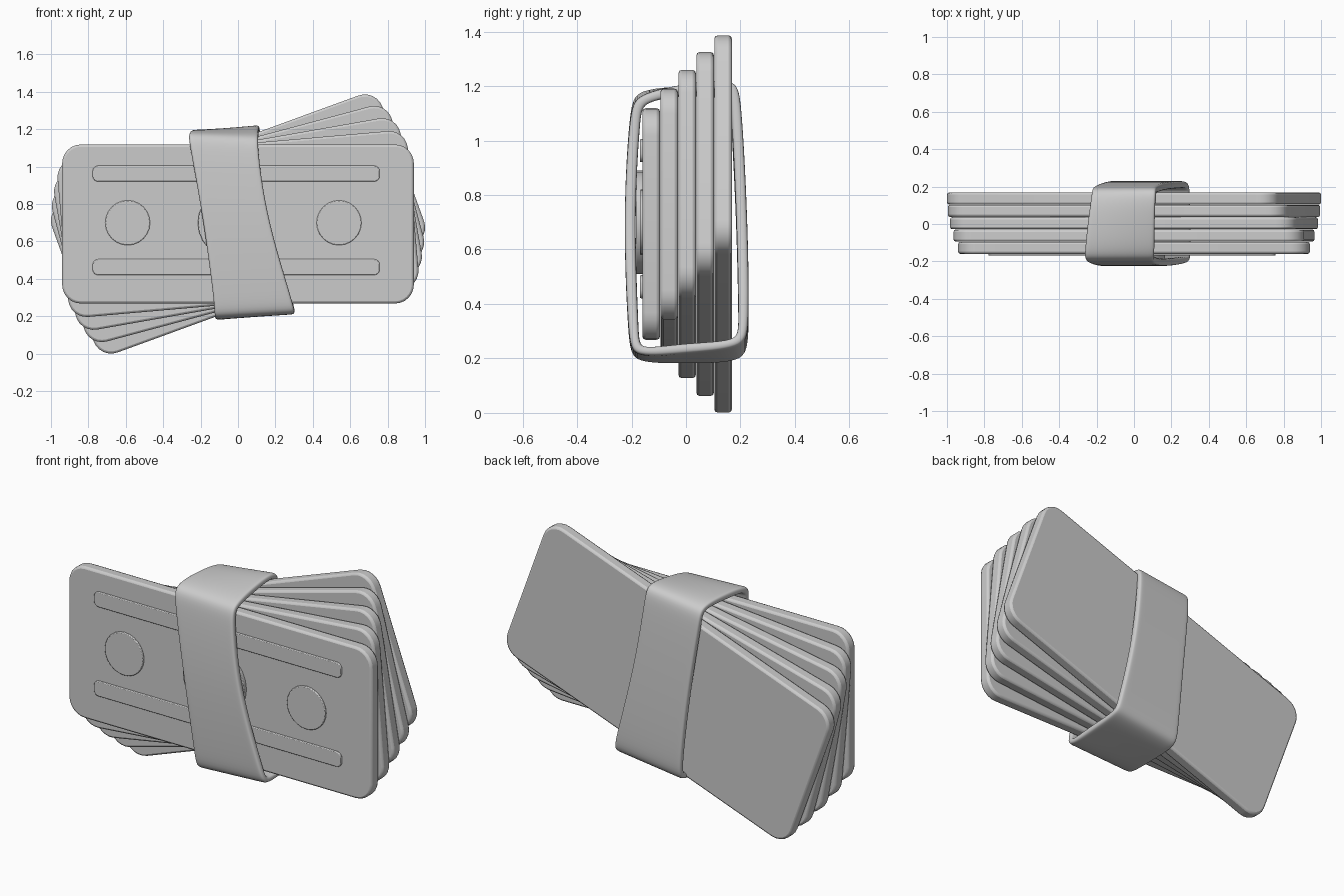
import bpy, bmesh
from math import radians, sin, cos, pi
from mathutils import Vector

if "Cube" in bpy.data.objects:
    bpy.data.objects.remove(bpy.data.objects["Cube"])

CZ = 0.6935


def finish(ob):
    bpy.ops.object.select_all(action='DESELECT')
    ob.select_set(True)
    bpy.context.view_layer.objects.active = ob
    bpy.ops.object.shade_smooth_by_angle(angle=radians(35))


def slab(name, w, h, r, y0, y1, x=0, z=CZ, tilt=0, bevel=0.01, seg=6):
    """Rounded rectangle in the xz plane, extruded from y0 to y1."""
    bm = bmesh.new()
    pts = []
    for k, (sx, sz) in enumerate(((1, 1), (-1, 1), (-1, -1), (1, -1))):
        for i in range(seg + 1):
            a = (k + i / seg) * pi / 2
            pts.append((sx * (w / 2 - r) + r * cos(a), sz * (h / 2 - r) + r * sin(a)))
    face = bm.faces.new([bm.verts.new((px, y0, pz)) for px, pz in pts])
    ext = bmesh.ops.extrude_face_region(bm, geom=[face])
    bmesh.ops.translate(bm, vec=(0, y1 - y0, 0),
                        verts=[v for v in ext['geom'] if isinstance(v, bmesh.types.BMVert)])
    bmesh.ops.remove_doubles(bm, verts=bm.verts, dist=1e-5)
    bmesh.ops.recalc_face_normals(bm, faces=bm.faces)
    me = bpy.data.meshes.new(name)
    bm.to_mesh(me)
    bm.free()
    ob = bpy.data.objects.new(name, me)
    bpy.context.collection.objects.link(ob)
    ob.location = (x, 0, z)
    ob.rotation_euler = (0, -radians(tilt), 0)
    b = ob.modifiers.new("edge", 'BEVEL')
    b.width, b.segments, b.limit_method = bevel, 2, 'ANGLE'
    b.angle_limit = radians(40)
    finish(ob)
    return ob


# Fanned stack of banknotes
for n in range(5):
    y = -0.160 + n * 0.0660
    slab(f"banknote_{n + 1}", 1.88, 0.85, 0.10, y, y + 0.0645, tilt=5 * n, bevel=0.012)

# Raised bars on the front note
for n, z in (("upper", 0.963), ("lower", 0.463)):
    slab(f"{n}_bar", 1.535, 0.085, 0.03, -0.169, -0.15, x=-0.01, z=z, bevel=0.004, seg=4)

# Raised discs on the front note
for n, x, r, y in (("left", -0.59, 0.12, -0.169), ("middle", -0.025, 0.19, -0.184),
                   ("right", 0.54, 0.12, -0.169)):
    slab(f"{n}_disc", 2 * r, 2 * r, r, y, -0.15, x=x, z=0.70, bevel=0.004)

# Twisted band wrapped round the stack: y, left (x, z), right (x, z)
sections = [
    (-0.232, -0.185, 0.72, 0.155, 0.72),
    (-0.207, -0.260, 1.12, 0.105, 1.10),
    (-0.185, -0.265, 1.19, 0.110, 1.17),
    (0.000, -0.250, 1.20, 0.110, 1.21),
    (0.185, -0.225, 1.19, 0.115, 1.235),
    (0.203, -0.225, 1.11, 0.120, 1.16),
    (0.226, -0.165, 0.70, 0.175, 0.74),
    (0.234, -0.120, 0.26, 0.290, 0.31),
    (0.215, -0.120, 0.18, 0.300, 0.235),
    (0.000, -0.120, 0.18, 0.305, 0.22),
    (-0.195, -0.125, 0.18, 0.305, 0.20),
    (-0.212, -0.125, 0.25, 0.295, 0.27),
]
bm = bmesh.new()
rows = []
for y, xl, zl, xr, zr in sections:
    a, b = Vector((xl, y, zl)), Vector((xr, y, zr))
    rows.append([bm.verts.new(a.lerp(b, t)) for t in (0, 0.07, 0.5, 0.93, 1)])
for i, row in enumerate(rows):
    nxt = rows[(i + 1) % len(rows)]
    for j in range(4):
        bm.faces.new((row[j], row[j + 1], nxt[j + 1], nxt[j]))
me = bpy.data.meshes.new("band")
bm.to_mesh(me)
bm.free()
band = bpy.data.objects.new("band", me)
bpy.context.collection.objects.link(band)
s = band.modifiers.new("wall", 'SOLIDIFY')
s.thickness, s.offset = 0.04, -1
d = band.modifiers.new("smooth", 'SUBSURF')
d.levels = d.render_levels = 3
for p in me.polygons:
    p.use_smooth = True
